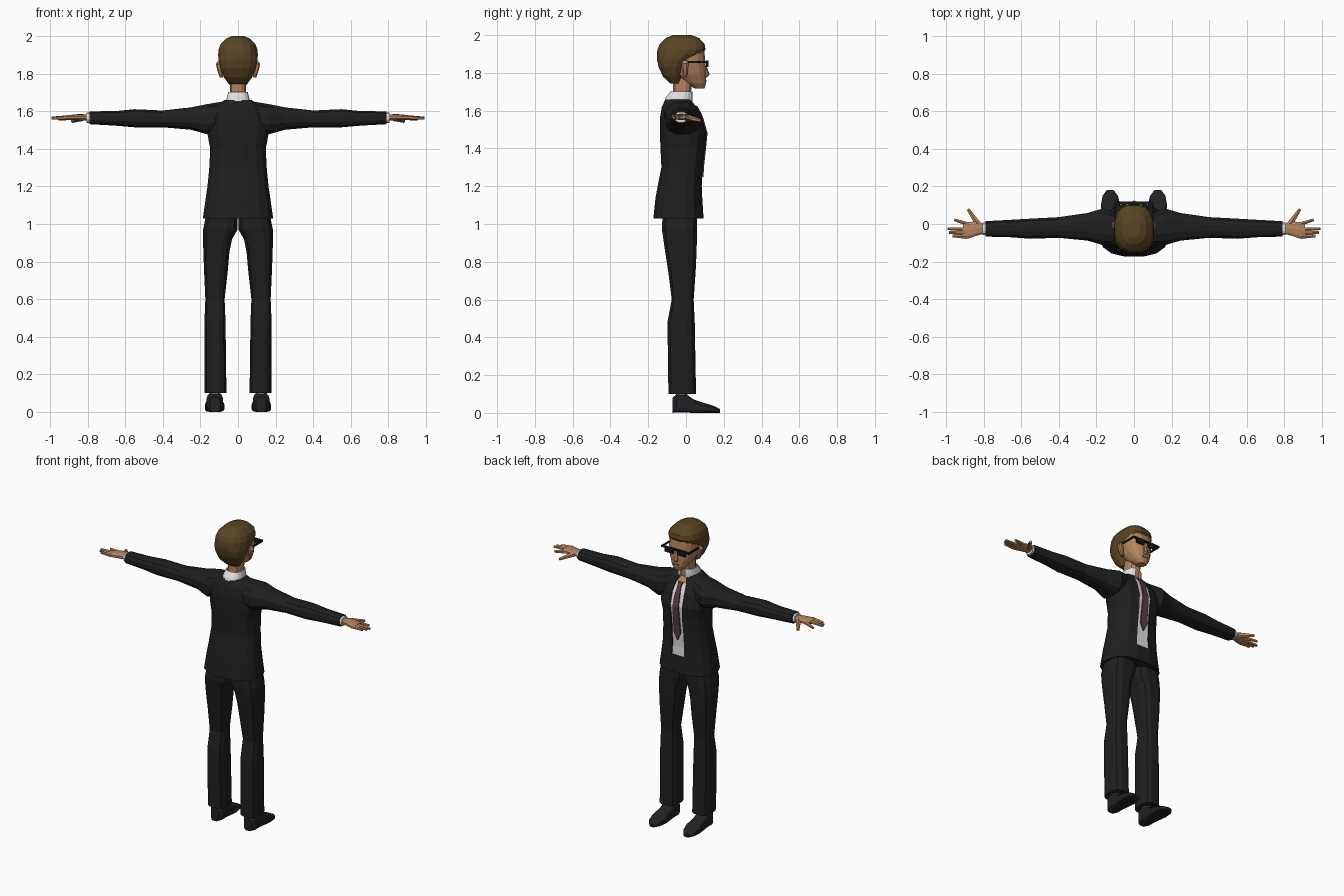
import bpy, bmesh, math
from mathutils import Vector

if "Cube" in bpy.data.objects:
    bpy.data.objects.remove(bpy.data.objects["Cube"])


def material(name, rgb):
    m = bpy.data.materials.new(name)
    m.use_nodes = True
    m.diffuse_color = (*rgb, 1)
    m.node_tree.nodes["Principled BSDF"].inputs["Base Color"].default_value = (*rgb, 1)
    return m


suit = material("charcoal suit", (0.014, 0.014, 0.015))
leather = material("shoe leather", (0.017, 0.015, 0.017))
black = material("black plastic", (0.008, 0.009, 0.012))
skin = material("skin", (0.46, 0.23, 0.11))
lips = material("lips", (0.30, 0.12, 0.07))
white = material("white cotton", (0.75, 0.75, 0.75))
plum = material("plum silk", (0.11, 0.045, 0.065))
brown = material("brown hair", (0.10, 0.058, 0.016))


def finish(name, bm, mats, mirror=False):
    bmesh.ops.recalc_face_normals(bm, faces=bm.faces)
    me = bpy.data.meshes.new(name)
    bm.to_mesh(me)
    bm.free()
    for m in mats:
        me.materials.append(m)
    ob = bpy.data.objects.new(name, me)
    bpy.context.collection.objects.link(ob)
    if mirror:
        ob.modifiers.new("Mirror", 'MIRROR')
    return ob


def loft_mesh(rings, axis='z', n=12, p=0.8, caps=True):
    """Skin rounded cross-sections (position, a_min, a_max, b_min, b_max) along an axis."""
    bm = bmesh.new()
    loops = []
    for t, a0, a1, b0, b1 in rings:
        loop = []
        for i in range(n):
            ang = 2 * math.pi * (i + 0.5) / n
            c, s = math.cos(ang), math.sin(ang)
            a = (a0 + a1) / 2 + (a1 - a0) / 2 * math.copysign(abs(c) ** p, c)
            b = (b0 + b1) / 2 + (b1 - b0) / 2 * math.copysign(abs(s) ** p, s)
            co = {'z': (a, b, t), 'x': (t, a, b), 'y': (a, t, b)}[axis]
            loop.append(bm.verts.new(co))
        loops.append(loop)
    for lo, hi in zip(loops, loops[1:]):
        for i in range(n):
            j = (i + 1) % n
            bm.faces.new((lo[i], lo[j], hi[j], hi[i]))
    if caps:
        bm.faces.new(loops[0])
        bm.faces.new(loops[-1])
    return bm


def loft(name, rings, mat, axis='z', n=12, p=0.8, mirror=False):
    return finish(name, loft_mesh(rings, axis, n, p), [mat], mirror)


def sym(*rings):
    """Rings centred on x: (z, half width, back, front)."""
    return [(z, -w, w, b, f) for z, w, b, f in rings]


def box(name, centre, size, mat, mirror=False):
    bm = bmesh.new()
    bmesh.ops.create_cube(bm, size=1)
    for v in bm.verts:
        v.co = Vector(centre) + Vector(a * b for a, b in zip(v.co, size))
    return finish(name, bm, [mat], mirror)


def finger(name, start, end, r0, r1):
    bm = bmesh.new()
    start, end = Vector(start), Vector(end)
    d = end - start
    bmesh.ops.create_cone(bm, cap_ends=True, segments=6, radius1=r0, radius2=r1, depth=d.length)
    rot = d.to_track_quat('Z', 'Y')
    for v in bm.verts:
        v.co = rot @ v.co + (start + end) / 2
    finish(name, bm, [skin], True)


# Jacket body, with the shirt front sunk into its flat front column
bm = loft_mesh(sym(
    (1.03, .19, -.175, .095), (1.14, .174, -.163, .088), (1.20, .165, -.152, .085),
    (1.30, .155, -.132, .09), (1.40, .15, -.137, .102), (1.48, .165, -.14, .11),
    (1.56, .165, -.14, .088), (1.62, .14, -.13, .055), (1.66, .072, -.11, .025)), n=16)
shirt_faces = []
for f in bm.faces:
    c = f.calc_center_median()
    if abs(c.x) < 0.005 and c.y > 0.03 and c.z > 1.14 and len(f.verts) == 4:
        f.material_index = 2 if c.z > 1.63 else 1
        shirt_faces.append(f)
bmesh.ops.recalc_face_normals(bm, faces=bm.faces)
rim = bmesh.ops.inset_region(bm, faces=shirt_faces, thickness=0.002, depth=-0.005)
for f in rim["faces"]:
    f.material_index = 0
finish("jacket_body", bm, [suit, white, skin])

# Tie: a thin strip that follows the shirt front
bm = bmesh.new()
rows = [(1.625, .018, .054), (1.60, .012, .069), (1.56, .017, .088), (1.48, .021, .110),
        (1.40, .023, .102), (1.30, .025, .091), (1.25, .002, .089)]
pairs = [[bm.verts.new((s * w, y, z)) for s in (-1, 1)] for z, w, y in rows]
for (a, b), (c, d) in zip(pairs, pairs[1:]):
    bm.faces.new((a, b, d, c))
tie = finish("tie", bm, [plum])
solid = tie.modifiers.new("Thickness", 'SOLIDIFY')
solid.thickness = 0.008
solid.offset = 0

# Sleeves, cuffs
loft("sleeve", [(.07, -.115, .05, 1.50, 1.655), (.165, -.115, .085, 1.475, 1.64),
                (.25, -.09, .06, 1.50, 1.622), (.40, -.075, .038, 1.513, 1.605),
                (.55, -.08, .03, 1.513, 1.612), (.65, -.072, .024, 1.522, 1.602),
                (.79, -.068, .016, 1.53, 1.60)], suit, 'x', mirror=True)
loft("shirt_cuff", [(.77, -.06, .008, 1.537, 1.594), (.805, -.06, .008, 1.537, 1.594)],
     white, 'x', mirror=True)

# Hands
loft("palm", [(.79, -.05, .0, 1.55, 1.582), (.84, -.065, .015, 1.55, 1.585),
              (.88, -.078, .012, 1.552, 1.582), (.91, -.08, .0, 1.555, 1.578)],
     skin, 'x', n=10, mirror=True)
for i, (y, tip) in enumerate([(-.068, .965), (-.049, .985), (-.029, .992)]):
    finger(f"finger_{i + 1}", (.89, y, 1.567), (tip, y + .004, 1.563), .013, .008)
finger("index_finger", (.87, -.005, 1.567), (.955, .022, 1.558), .013, .008)
finger("thumb", (.83, .0, 1.565), (.882, .078, 1.547), .018, .009)

# Trousers, ankles and shoes
loft("trouser_leg", [(1.08, 0, .165, -.125, .06), (.97, 0, .188, -.13, .06),
                     (.92, .03, .188, -.122, .06), (.85, .044, .186, -.112, .058),
                     (.75, .053, .182, -.096, .053), (.60, .07, .175, -.077, .042),
                     (.48, .065, .18, -.10, .048), (.10, .06, .18, -.095, .055)],
     suit, p=.7, mirror=True)
loft("ankle", [(.07, .09, .155, -.055, .01), (.15, .09, .155, -.055, .01)], skin, n=8, mirror=True)
loft("shoe", [(-.072, .095, .15, 0, .08), (-.05, .08, .167, 0, .10), (.0, .08, .167, 0, .10),
              (.04, .078, .17, 0, .072), (.10, .072, .177, 0, .052), (.15, .085, .168, 0, .036),
              (.18, .108, .145, 0, .02)], leather, 'y', n=12, p=.5, mirror=True)

# Neck and open collar
loft("neck", sym((1.63, .05, -.08, .025), (1.70, .044, -.07, .028), (1.79, .046, -.07, .04)), skin)
bm = loft_mesh(sym((1.645, .066, -.116, .034), (1.67, .061, -.108, .037), (1.702, .053, -.083, .035)),
               n=16, caps=False)
gap = [f for f in bm.faces if abs(f.calc_center_median().x) < .005 and f.calc_center_median().y > 0]
bmesh.ops.delete(bm, geom=gap, context='FACES')
collar = finish("shirt_collar", bm, [white])
collar.modifiers.new("Thickness", 'SOLIDIFY').thickness = 0.006

# Head, nose, mouth and ears
loft("head", sym((1.718, .026, .045, .098), (1.745, .05, .0, .107), (1.79, .074, -.06, .107),
                 (1.85, .09, -.10, .105), (1.92, .094, -.12, .098), (1.96, .07, -.10, .07)), skin, n=16)
loft("nose", sym((1.775, .012, .09, .108), (1.79, .018, .09, .125), (1.84, .008, .09, .108)), skin, n=6)
box("mouth", (0, .105, 1.757), (.04, .008, .009), lips)
loft("ear", [(1.78, .078, .098, -.014, .006), (1.82, .085, .112, -.024, .012),
             (1.85, .09, .118, -.026, .014), (1.865, .09, .11, -.016, .008)], skin, n=8, mirror=True)

# Hair cap, low at the nape and rising to the forehead
loft("hair", sym((1.745, .05, -.085, -.03), (1.78, .076, -.122, -.02), (1.83, .097, -.146, .0),
                 (1.87, .106, -.155, .035), (1.90, .107, -.156, .09), (1.925, .106, -.153, .105),
                 (1.955, .095, -.14, .10), (1.985, .066, -.108, .07), (2.0, .032, -.07, .03)),
     brown, n=16)

# Dark glasses
box("lens", (.045, .113, 1.847), (.06, .012, .034), black, True)
box("glasses_bar", (0, .112, 1.86), (.205, .014, .01), black)
box("glasses_arm", (.099, .055, 1.858), (.007, .12, .011), black, True)
